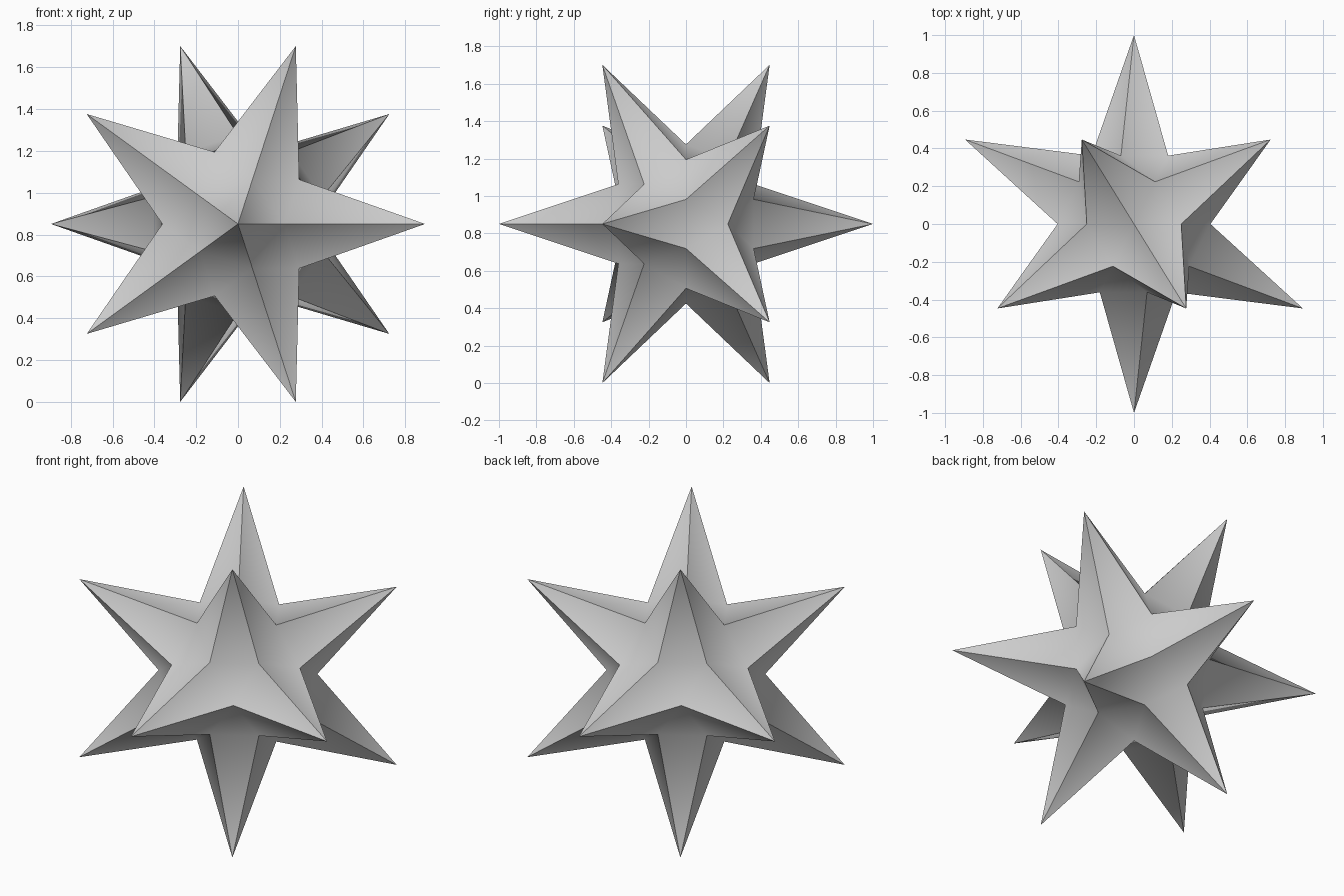
import bpy, bmesh, math
from mathutils import Matrix

if "Cube" in bpy.data.objects:
    bpy.data.objects.remove(bpy.data.objects["Cube"])

# Twelve-pointed star: subdivided icosphere with the in-between vertices pulled inwards
bm = bmesh.new()
bmesh.ops.create_icosphere(bm, subdivisions=2, radius=1.0)
INNER = 0.4253
for v in bm.verts:
    tip = len(v.link_edges) == 5
    v.co = v.co.normalized() * (1.0 if tip else INNER)

# Lay the pole axis along y (front to back) and stand the star on the ground
bm.transform(Matrix.Rotation(math.radians(90), 4, 'X'))
low = min(v.co.z for v in bm.verts)
bmesh.ops.translate(bm, verts=bm.verts, vec=(0, 0, -low))
bmesh.ops.recalc_face_normals(bm, faces=bm.faces)

mesh = bpy.data.meshes.new("spiked_star")
bm.to_mesh(mesh)
bm.free()
star = bpy.data.objects.new("spiked_star", mesh)
bpy.context.collection.objects.link(star)

# Soft valleys, sharp spike ridges
bpy.context.view_layer.objects.active = star
star.select_set(True)
bpy.ops.object.shade_smooth_by_angle(angle=math.radians(40))
